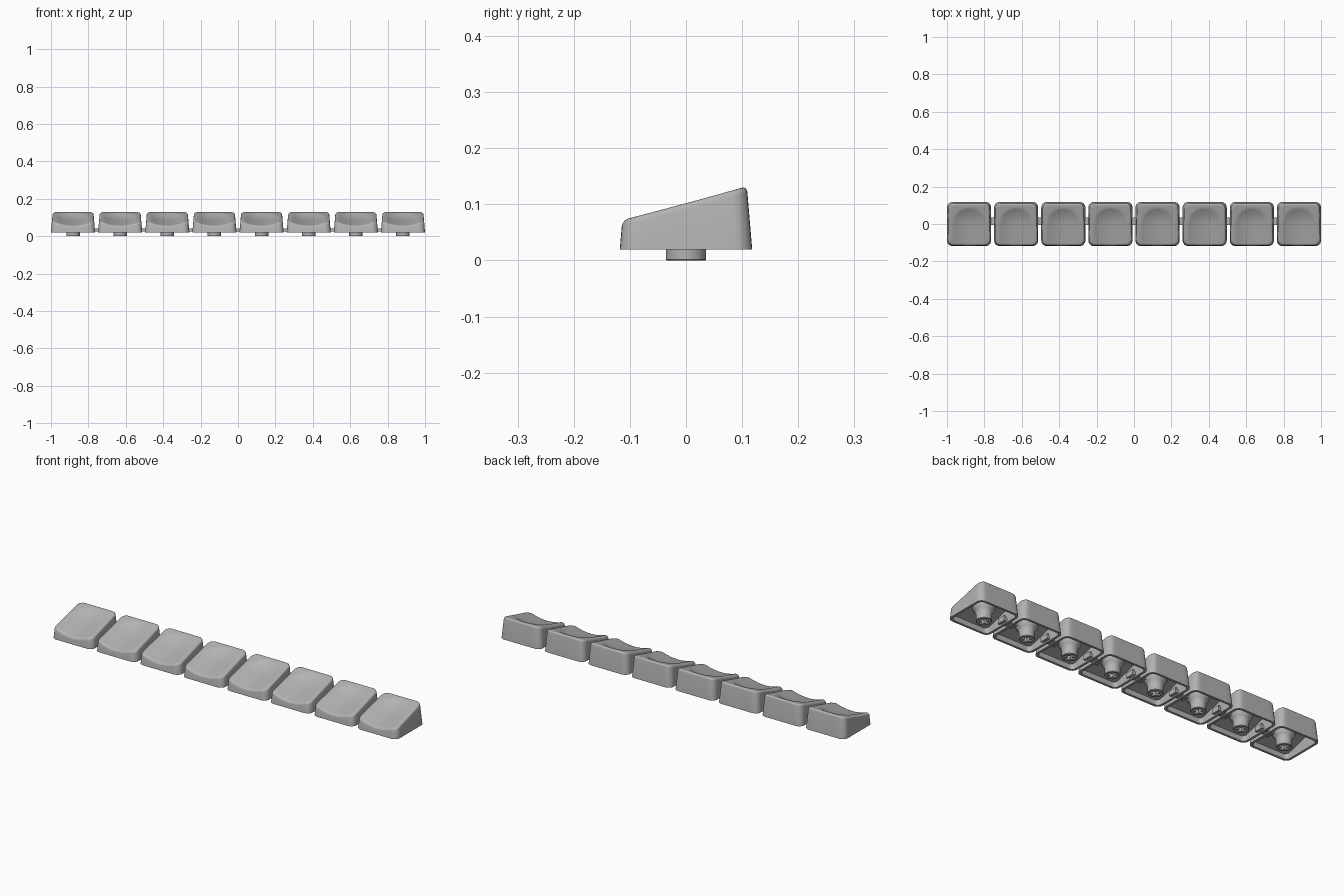
import bpy
import bmesh
import math

old = bpy.data.objects.get("Cube")
if old:
    bpy.data.objects.remove(old, do_unlink=True)

COUNT, PITCH = 8, 0.252
HALF, BASE, CORNER = 0.118, 0.02, 0.03
SLOPE, MID = 0.255, 0.102

grey = bpy.data.materials.new("grey plastic")
grey.use_nodes = True
colour = (0.45, 0.45, 0.45, 1)
grey.diffuse_color = colour
grey.node_tree.nodes["Principled BSDF"].inputs["Base Color"].default_value = colour


def finish(bm, name):
    bmesh.ops.recalc_face_normals(bm, faces=bm.faces[:])
    mesh = bpy.data.meshes.new(name)
    bm.to_mesh(mesh)
    bm.free()
    mesh.materials.append(grey)
    obj = bpy.data.objects.new(name, mesh)
    bpy.context.collection.objects.link(obj)
    return obj


def loft(rings, name):
    bm = bmesh.new()
    loops = [[bm.verts.new(p) for p in ring] for ring in rings]
    for a, b in zip(loops, loops[1:]):
        n = len(a)
        for i in range(n):
            j = (i + 1) % n
            bm.faces.new((a[i], a[j], b[j], b[i]))
    bm.faces.new(loops[0])
    bm.faces.new(loops[-1])
    return finish(bm, name)


def smooth(obj):
    bpy.ops.object.select_all(action="DESELECT")
    obj.select_set(True)
    bpy.context.view_layer.objects.active = obj
    bpy.ops.object.shade_smooth_by_angle(angle=math.radians(35))


def outline(half, radius, arc=6, side=8):
    """Rounded square with divided straight sides."""
    points = []
    c = half - radius
    for k in range(4):
        turn = k * math.pi / 2
        local = [(c + radius * math.cos(a), c + radius * math.sin(a))
                 for a in (i * math.pi / 2 / arc for i in range(arc + 1))]
        local += [(c - 2 * c * i / side, half) for i in range(1, side)]
        for x, y in local:
            points.append((x * math.cos(turn) - y * math.sin(turn),
                           x * math.sin(turn) + y * math.cos(turn)))
    return points


def plane(x, y):
    return MID + SLOPE * y


def dished(x, y):
    """Sloped top with a scoop, round at the back and open at the front."""
    r = math.hypot(x, max(y, 0)) / 0.093
    return plane(x, y) - 0.017 * max(0, 1 - r * r)


def ring(points, scale, height):
    """Scaled outline at a height, drawn in as the walls taper."""
    result = []
    for px, py in points:
        x, y = px * scale, py * scale
        z = height(x, y)
        t = 1 - 0.72 * (z - BASE)
        result.append((x * t, y * t, z))
    return result


# Hollow keycap: ceiling, inner wall, rim, outer wall, rounded edge, dished top
outer = outline(HALF, CORNER)
inner = outline(HALF - 0.012, CORNER - 0.01)
floor = lambda x, y: BASE
ceiling = lambda x, y: plane(x, y) - 0.03
rings = [ring(inner, s, ceiling) for s in (0.1, 0.5, 1)]
rings += [ring(inner, 1, floor), ring(outer, 1, floor)]
for i in range(5):
    a = i * math.pi / 8
    drop = 0.01 * (1 - math.sin(a))
    rings.append(ring(outer, 1 - 0.07 * (1 - math.cos(a)),
                      lambda x, y, d=drop: dished(x, y) - d))
rings += [ring(outer, 0.93 * (1 - i / 17), dished) for i in range(1, 17)]
keycap = loft(rings, "keycap")
smooth(keycap)

# Flared stem reaching up into the sloped ceiling
SIDES = 40
profile = [(0.034, 0), (0.036, 0.002), (0.036, 0.032), (0.038, 0.042),
           (0.043, 0.052), (0.05, 0.06)]


def circle(r, height):
    pts = []
    for i in range(SIDES):
        a = 2 * math.pi * i / SIDES
        x, y = r * math.cos(a), r * math.sin(a)
        pts.append((x, y, height(y)))
    return pts


rings = [circle(r, lambda y, z=z: z) for r, z in profile]
rings.append(circle(0.056, lambda y: 0.08 + SLOPE * y))
stem = loft(rings, "stem")

# Cross-shaped socket cut into the stem
w, arm = 0.008, 0.026
quarter = [(arm, -w), (arm, w), (w, w)]
cross = []
for k in range(4):
    a = k * math.pi / 2
    cross += [(x * math.cos(a) - y * math.sin(a), x * math.sin(a) + y * math.cos(a))
              for x, y in quarter]
cutter = loft([[(x, y, z) for x, y in cross] for z in (-0.01, 0.04)], "socket_cutter")
cutter.hide_render = True
cut = stem.modifiers.new("socket", "BOOLEAN")
cut.operation = "DIFFERENCE"
cut.solver = "EXACT"
cut.object = cutter
bpy.ops.object.select_all(action="DESELECT")
stem.select_set(True)
bpy.context.view_layer.objects.active = stem
bpy.ops.object.modifier_apply(modifier=cut.name)
bpy.data.objects.remove(cutter, do_unlink=True)
smooth(stem)


# Bar through neighbouring walls with a retaining block at each end
def box(bm, centre, size):
    made = bmesh.ops.create_cube(bm, size=1)["verts"]
    bmesh.ops.scale(bm, verts=made, vec=size)
    bmesh.ops.translate(bm, verts=made, vec=centre)


bm = bmesh.new()
box(bm, (0, 0.015, 0.034), (0.07, 0.04, 0.016))
for side in (-1, 1):
    box(bm, (side * 0.034, 0.015, 0.036), (0.01, 0.044, 0.026))
connector = finish(bm, "connector")


# Repeat the parts along the row
def repeat(source, count):
    for i in range(count):
        obj = source if i == 0 else source.copy()
        if i:
            bpy.context.collection.objects.link(obj)
        obj.name = f"{source.data.name}_{i + 1}"
        obj.location.x = (i - (count - 1) / 2) * PITCH


repeat(keycap, COUNT)
repeat(stem, COUNT)
repeat(connector, COUNT - 1)
